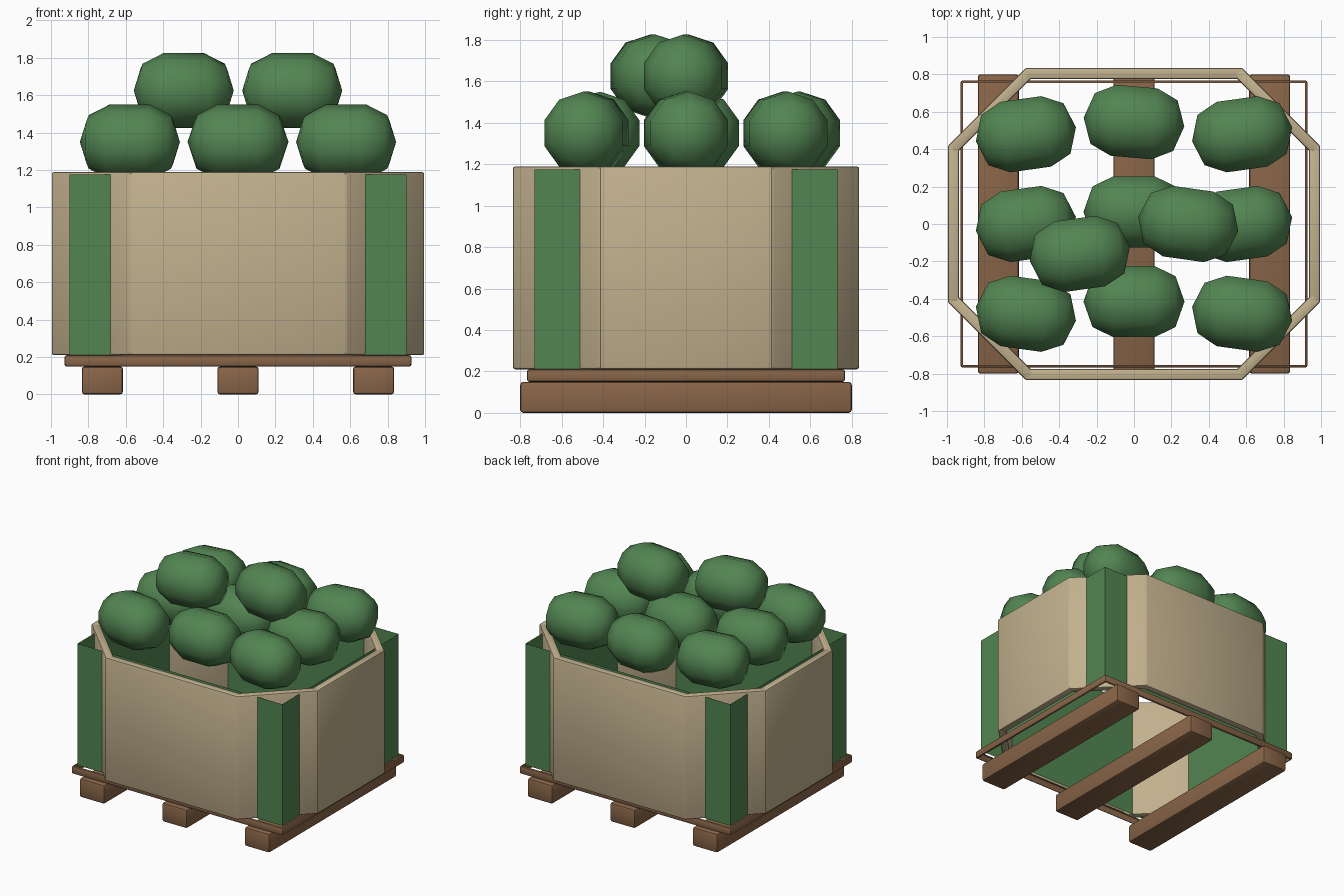
import bpy, bmesh, math
from mathutils import Matrix, Vector

cube = bpy.data.objects.get("Cube")
if cube:
    bpy.data.objects.remove(cube)


def material(name, rgb):
    m = bpy.data.materials.new(name)
    m.use_nodes = True
    m.diffuse_color = (*rgb, 1)
    m.node_tree.nodes["Principled BSDF"].inputs["Base Color"].default_value = (*rgb, 1)
    return m


CARD = material("cardboard", (0.54, 0.44, 0.27))
LINER = material("liner green", (0.085, 0.235, 0.085))
RIND = material("rind green", (0.085, 0.235, 0.085))
WOOD = material("brown wood", (0.25, 0.13, 0.065))


def finish(name, bm, mat, smooth=None):
    bmesh.ops.recalc_face_normals(bm, faces=bm.faces)
    mesh = bpy.data.meshes.new(name)
    bm.to_mesh(mesh)
    bm.free()
    mesh.materials.append(mat)
    ob = bpy.data.objects.new(name, mesh)
    bpy.context.collection.objects.link(ob)
    if smooth is not None:
        bpy.ops.object.select_all(action="DESELECT")
        ob.select_set(True)
        bpy.context.view_layer.objects.active = ob
        bpy.ops.object.shade_smooth_by_angle(angle=math.radians(smooth))
    return ob


def box(name, size, loc, mat, bevel=0.0, yaw=0.0, open_ends=False):
    bm = bmesh.new()
    bmesh.ops.create_cube(bm, size=1)
    bmesh.ops.scale(bm, vec=size, verts=bm.verts)
    if bevel:
        bmesh.ops.bevel(bm, geom=bm.edges[:], offset=bevel, segments=2,
                        profile=0.5, affect="EDGES")
    if open_ends:
        top = size[2] / 2 - 0.001
        ends = [f for f in bm.faces if abs(f.calc_center_median().z) > top]
        bmesh.ops.delete(bm, geom=ends, context="FACES")
    ob = finish(name, bm, mat, 40 if bevel else None)
    ob.location = loc
    ob.rotation_euler.z = yaw
    return ob


# Pallet: three runners and an open deck frame
for side, x in (("right", -0.725), ("middle", 0), ("left", 0.725)):
    box(f"pallet_runner_{side}", (0.22, 1.6, 0.15), (x, 0, 0.075), WOOD, 0.015)
box("pallet_deck_frame", (1.856, 1.536, 0.062), (0, 0, 0.18), WOOD, 0.014, open_ends=True)

# Eight cardboard panels around an octagon
quarter = [(0.965, 0.405), (0.565, 0.805)]
ring = quarter + [(-x, y) for x, y in reversed(quarter)]
ring += [(-x, -y) for x, y in ring]
for i, start in enumerate(ring):
    a, b = Vector(start), Vector(ring[(i + 1) % len(ring)])
    d, mid = b - a, (a + b) / 2
    box(f"bin_panel_{i + 1}", (d.length + 0.04, 0.06, 0.98), (mid.x, mid.y, 0.7),
        CARD, 0.012, math.atan2(d.y, d.x))

# Thin green liner whose corners stand out through the bin
box("bin_liner", (1.8, 1.46, 0.965), (0, 0, 0.6925), LINER, open_ends=True)


# Melons: faceted lozenges turned about the x axis
def melon(name, loc, yaw):
    bm = bmesh.new()
    sides, half = 10, [(0.11, 0.2), (0.222, 0.143)]
    profile = [(-x, r) for x, r in reversed(half)] + half
    rings = [[bm.verts.new((x, r * math.sin(math.tau * k / sides), r * math.cos(math.tau * k / sides)))
              for k in range(sides)] for x, r in profile]
    tips = [bm.verts.new((x, 0, 0)) for x in (-0.27, 0.27)]
    for k in range(sides):
        n = (k + 1) % sides
        for r0, r1 in zip(rings, rings[1:]):
            bm.faces.new((r0[k], r0[n], r1[n], r1[k]))
        bm.faces.new((tips[0], rings[0][n], rings[0][k]))
        bm.faces.new((tips[1], rings[-1][k], rings[-1][n]))
    ob = finish(name, bm, RIND, 60)
    ob.location = loc
    ob.rotation_euler.z = math.radians(yaw)


yaws = [[-8, 0, -8], [8, 0, 8], [8, -5, 8]]
for row in range(3):
    for col in range(3):
        y = (row - 1) * 0.48 + (0.065 if col == 1 else 0)
        melon(f"melon_{row * 3 + col + 1}", ((col - 1) * 0.578, y, 1.35), yaws[row][col])
melon("melon_top_right", (-0.29, -0.16, 1.625), 8)
melon("melon_top_left", (0.29, 0, 1.625), -8)
